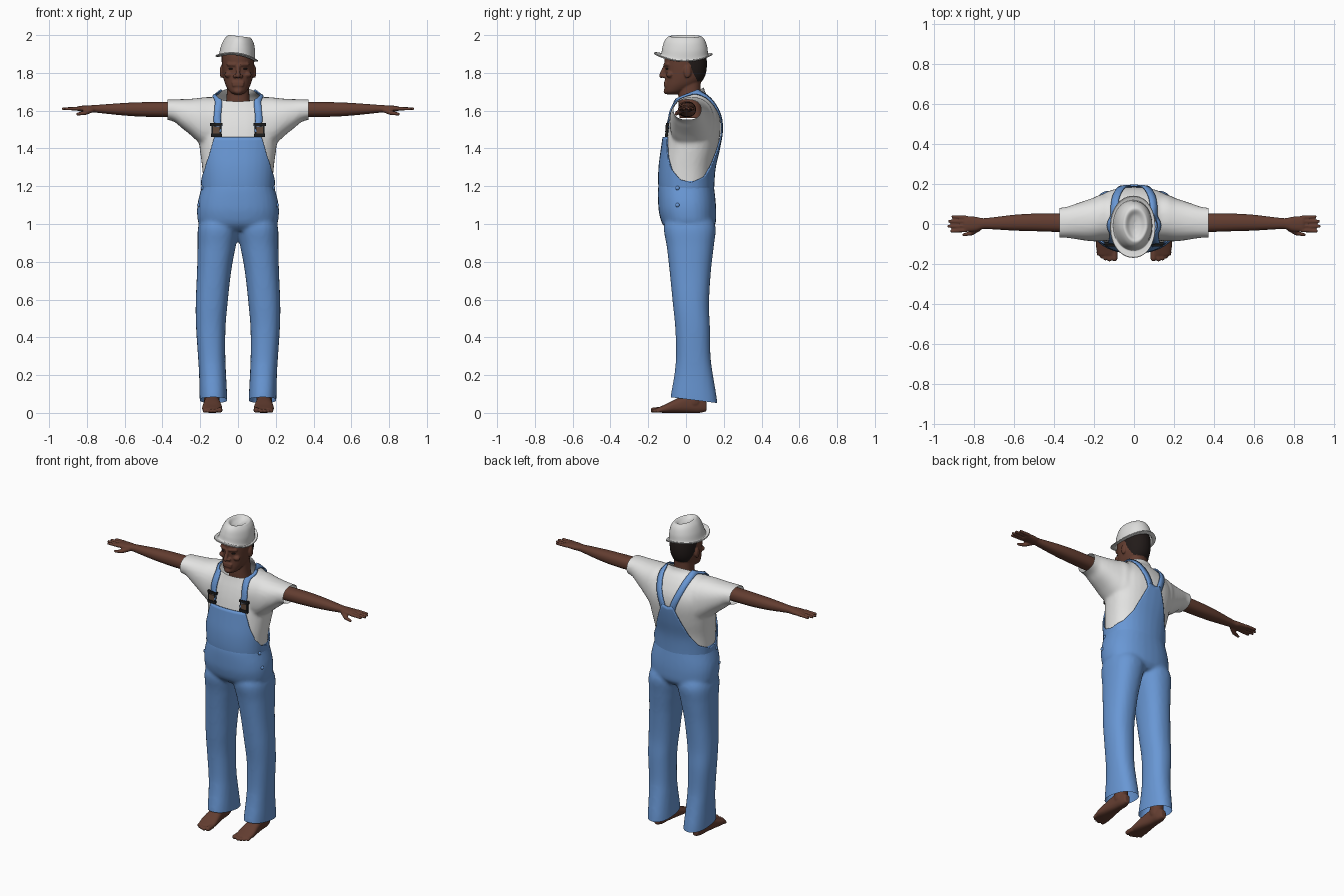
import bpy, bmesh, math
from mathutils import Vector, Matrix
from mathutils.bvhtree import BVHTree

if "Cube" in bpy.data.objects:
    bpy.data.objects.remove(bpy.data.objects["Cube"])


def material(name, r, g, b):
    m = bpy.data.materials.new(name)
    m.diffuse_color = (r, g, b, 1)
    m.use_nodes = True
    m.node_tree.nodes["Principled BSDF"].inputs["Base Color"].default_value = m.diffuse_color
    return m


SKIN = material("brown skin", 0.125, 0.047, 0.03)
HAIR = material("black hair", 0.016, 0.011, 0.01)
DENIM = material("blue denim", 0.14, 0.31, 0.66)
WHITE = material("white cotton", 0.78, 0.78, 0.77)
FELT = material("light grey felt", 0.72, 0.72, 0.71)
METAL = material("dark metal", 0.012, 0.012, 0.012)
BRASS = material("brown leather", 0.12, 0.07, 0.045)


def spline(rows, k):
    """Catmull-Rom interpolation of equal-length tuples."""
    out = []
    for i in range(len(rows) - 1):
        quad = [rows[max(i - 1, 0)], rows[i], rows[i + 1], rows[min(i + 2, len(rows) - 1)]]
        for j in range(k):
            t = j / k
            out.append([0.5 * (2 * b + (c - a) * t + (2 * a - 5 * b + 4 * c - d) * t * t
                               + (3 * b - a - 3 * c + d) * t ** 3) for a, b, c, d in zip(*quad)])
    return out + [list(rows[-1])]


def bridge(bm, rings, closed=True):
    for a, b in zip(rings, rings[1:]):
        n = len(a)
        for i in range(n if closed else n - 1):
            j = (i + 1) % n
            bm.faces.new((a[i], a[j], b[j], b[i]))


def loft(bm, axis, rows, k=5, n=32, p=2.3, caps=True):
    """Rows are (position, a0, a1, b0, b1): extents across the axis."""
    rings = []
    for t, a0, a1, b0, b1 in spline(rows, k):
        ring = []
        for i in range(n):
            c, s = math.cos(math.tau * i / n), math.sin(math.tau * i / n)
            u = (a0 + a1) / 2 + (a1 - a0) / 2 * math.copysign(abs(c) ** (2 / p), c)
            v = (b0 + b1) / 2 + (b1 - b0) / 2 * math.copysign(abs(s) ** (2 / p), s)
            ring.append(bm.verts.new({'x': (t, u, v), 'y': (u, t, v), 'z': (u, v, t)}[axis]))
        rings.append(ring)
    bridge(bm, rings)
    if caps:
        bm.faces.new(rings[0])
        bm.faces.new(rings[-1])


def sym(rows):
    return [(z, -h, h, y0, y1) for z, h, y0, y1 in rows]


def ball(bm, c, s):
    bmesh.ops.create_uvsphere(bm, u_segments=16, v_segments=10, radius=1,
                              matrix=Matrix.Translation(c) @ Matrix.Diagonal((*s, 1)))


def limb(bm, p, q, r0, r1):
    p, q = Vector(p), Vector(q)
    m = Matrix.Translation((p + q) / 2) @ (q - p).to_track_quat('Z', 'Y').to_matrix().to_4x4()
    bmesh.ops.create_cone(bm, cap_ends=True, segments=16, radius1=r0, radius2=r1,
                          depth=(q - p).length, matrix=m)
    ball(bm, p, (r0,) * 3)
    ball(bm, q, (r1,) * 3)


def finish(name, bm, mat, mirror=False, thick=0, smooth=True):
    bmesh.ops.recalc_face_normals(bm, faces=bm.faces)
    me = bpy.data.meshes.new(name)
    for f in bm.faces:
        f.smooth = smooth
    bm.to_mesh(me)
    bm.free()
    me.materials.append(mat)
    ob = bpy.data.objects.new(name, me)
    bpy.context.collection.objects.link(ob)
    if thick:
        mod = ob.modifiers.new("thickness", 'SOLIDIFY')
        mod.thickness, mod.offset = thick, 0
    if mirror:
        ob.modifiers.new("mirror", 'MIRROR')
    return ob


def fuse(name, bm, mat, voxel, rounds, cuts=(), mirror=False):
    """Melt overlapping solids into one skin, then trim open ends."""
    ob = finish(name, bm, mat)
    mod = ob.modifiers.new("melt", 'REMESH')
    mod.mode, mod.voxel_size = 'VOXEL', voxel
    mod = ob.modifiers.new("soften", 'SMOOTH')
    mod.factor, mod.iterations = 0.5, rounds
    me = bpy.data.meshes.new_from_object(ob.evaluated_get(bpy.context.evaluated_depsgraph_get()))
    bpy.data.objects.remove(ob)
    bm = bmesh.new()
    bm.from_mesh(me)
    for co, no in cuts:
        bmesh.ops.bisect_plane(bm, geom=bm.verts[:] + bm.edges[:] + bm.faces[:],
                               plane_co=co, plane_no=no, clear_outer=True)
    return finish(name, bm, mat, mirror)


# Shirt: torso and two flared sleeves, open at neck and cuffs
bm = bmesh.new()
loft(bm, 'z', sym([(1.1, .178, -.12, .135), (1.2, .182, -.134, .137), (1.3, .19, -.133, .145),
                   (1.4, .203, -.12, .168), (1.5, .215, -.105, .184), (1.57, .212, -.088, .178),
                   (1.63, .18, -.068, .152), (1.67, .13, -.058, .125), (1.70, .092, -.055, .1),
                   (1.76, .08, -.055, .092)]))
sleeve = [(0, -.08, .15, 1.40, 1.665), (.15, -.085, .15, 1.395, 1.672), (.2, -.087, .132, 1.425, 1.668),
          (.25, -.082, .115, 1.47, 1.663), (.3, -.074, .098, 1.51, 1.661),
          (.34, -.069, .085, 1.542, 1.66), (.4, -.067, .078, 1.557, 1.658)]
for s in (1, -1):
    loft(bm, 'x', [(s * r[0], *r[1:]) for r in sleeve])
shirt = fuse("shirt", bm, WHITE, 0.01, 5,
             [((.373, 0, 0), (1, 0, 0)), ((-.373, 0, 0), (-1, 0, 0)), ((0, -.05, 1.655), (0, -.42, .91))])
bm = bmesh.new()
bm.from_mesh(shirt.data)
tree = BVHTree.FromBMesh(bm)
bm.free()


def on_torso(deg, z, gap):
    """Point on the shirt at an angle from the front."""
    a = math.radians(deg)
    d = Vector((math.sin(a), -math.cos(a), 0))
    c = Vector((0, .02, z))
    hit = tree.ray_cast(c + d, -d)[0]
    return hit + d * gap


# Trousers: two legs and hips, hems open
bm = bmesh.new()
leg = [(0, .055, .2, -.08, .17), (.08, .057, .203, -.082, .163), (.2, .063, .206, -.062, .143),
       (.3, .067, .212, -.053, .13), (.45, .066, .222, -.057, .127), (.58, .055, .224, -.07, .122),
       (.75, .036, .217, -.087, .132), (.88, .012, .214, -.102, .147), (.98, -.01, .212, -.118, .157),
       (1.05, -.02, .19, -.1, .13)]
loft(bm, 'z', leg)
loft(bm, 'z', [(z, -b, -a, c, d) for z, a, b, c, d in leg])
loft(bm, 'z', sym([(.965, .16, -.09, .13), (1.0, .207, -.125, .156), (1.06, .217, -.143, .16),
                   (1.12, .212, -.148, .157), (1.19, .194, -.148, .149), (1.225, .186, -.14, .143),
                   (1.25, .17, -.12, .13)]))
fuse("trousers", bm, DENIM, 0.011, 4, [((0, -.08, .083), (0, -.125, -1))])

# Bib and back panel: one wrap whose top edge varies round the body
edge = [(0, 1.46), (46, 1.46), (49, 1.42), (53, 1.36), (62, 1.285), (75, 1.235), (92, 1.22), (115, 1.25),
        (135, 1.32), (150, 1.40), (160, 1.46), (168, 1.51), (180, 1.50)]


def top(deg):
    d = min(deg, 360 - deg)
    for (a, za), (b, zb) in zip(edge, edge[1:]):
        if d <= b:
            return za + (zb - za) * (d - a) / (b - a)


bm = bmesh.new()
bridge(bm, [[bm.verts.new(on_torso(d, 1.15 + (top(d) - 1.15) * k / 16, .009)) for d in range(0, 360, 2)]
            for k in range(17)])
finish("bib", bm, DENIM, thick=.008)

# Shoulder straps laid over the shirt
path = [(.115, -.13, 1.49), (.11, -.11, 1.56), (.104, -.07, 1.63), (.102, 0, 1.69), (.102, .06, 1.70),
        (.095, .12, 1.67), (.07, .18, 1.59), (.04, .2, 1.51), (.026, .2, 1.45)]
pts = [Vector(p) for p in spline(path, 5)]
bm = bmesh.new()
rows = []
for i, p in enumerate(pts):
    along = pts[min(i + 1, len(pts) - 1)] - pts[max(i - 1, 0)]
    q, nrm = tree.find_nearest(p)[:2]
    side = along.cross(nrm).normalized()
    row = []
    for w in (-.019, 0, .019):
        hit = tree.find_nearest(q + side * w)[0]
        row.append(bm.verts.new(hit + nrm * .009))
    rows.append(row)
bridge(bm, rows, closed=False)
finish("straps", bm, DENIM, mirror=True, thick=.007)


# Buckles: dark bars with a leather tab
def boxes(name, mat, items):
    bm = bmesh.new()
    for x, z, w, h, d in items:
        y = on_torso(45, z, .016).y
        bmesh.ops.create_cube(bm, size=1, matrix=Matrix.Translation((x, y, z)) @ Matrix.Diagonal((w, d, h, 1)))
    finish(name, bm, mat, mirror=True, smooth=False)


boxes("buckles", METAL, [(.115, 1.527, .066, .015, .014), (.115, 1.47, .058, .018, .014),
                         (.094, 1.498, .01, .05, .012), (.136, 1.498, .01, .05, .012),
                         (.115, 1.505, .05, .014, .014)])
boxes("buckle_tabs", BRASS, [(.115, 1.49, .034, .05, .012)])

# Side buttons
bm = bmesh.new()
for z, x in ((1.19, .188), (1.10, .208)):
    ball(bm, (x, -.045, z), (.008, .011, .011))
finish("side_buttons", bm, DENIM, mirror=True)

# Arm with palm, fingers and thumb
bm = bmesh.new()
loft(bm, 'x', [(.28, -.042, .05, 1.565, 1.65), (.38, -.04, .053, 1.566, 1.647), (.5, -.036, .052, 1.568, 1.645),
               (.6, -.033, .046, 1.574, 1.641), (.7, -.027, .034, 1.584, 1.634), (.755, -.025, .029, 1.59, 1.63),
               (.79, -.036, .036, 1.592, 1.628), (.84, -.038, .04, 1.597, 1.625), (.852, -.034, .036, 1.6, 1.62)])
for y, tip in ((.032, .905), (.012, .922), (-.01, .926), (-.031, .912)):
    limb(bm, (.84, y, 1.611), (tip, y * 1.15, 1.61), .0105, .008)
limb(bm, (.775, -.022, 1.603), (.81, -.045, 1.588), .014, .012)
limb(bm, (.81, -.045, 1.588), (.85, -.054, 1.582), .012, .008)
fuse("arms", bm, SKIN, 0.005, 2, mirror=True)

# Bare foot with ankle and toes
bm = bmesh.new()
loft(bm, 'y', [(-.155, .088, .178, .002, .026), (-.11, .083, .19, 0, .045), (-.05, .09, .184, 0, .075),
               (.02, .102, .175, 0, .1), (.07, .107, .17, 0, .095), (.108, .122, .158, .008, .06)], p=2.6)
limb(bm, (.138, .045, .06), (.138, .045, .2), .042, .042)
for x, tip, r in ((.097, -.172, .015), (.122, -.177, .011), (.142, -.172, .011), (.16, -.163, .01), (.177, -.15, .01)):
    limb(bm, (x, -.13, .016), (x, tip, r), r, r)
fuse("feet", bm, SKIN, 0.005, 2, mirror=True)

# Head and neck
bm = bmesh.new()
loft(bm, 'z', sym([(1.56, .08, -.035, .1), (1.65, .063, -.04, .082), (1.72, .059, -.04, .078), (1.8, .06, -.04, .08)]))
loft(bm, 'z', sym([(1.686, .022, -.1, -.05), (1.70, .044, -.112, -.01), (1.73, .063, -.114, .05),
                   (1.76, .074, -.112, .088), (1.8, .082, -.11, .106), (1.85, .086, -.114, .111),
                   (1.9, .085, -.112, .105), (1.94, .07, -.09, .09)]), p=2.15)
limb(bm, (0, -.11, 1.84), (0, -.13, 1.785), .009, .013)
limb(bm, (-.026, -.109, 1.748), (.026, -.109, 1.748), .008, .008)
limb(bm, (-.022, -.109, 1.735), (.022, -.109, 1.735), .009, .009)
ball(bm, (0, -.104, 1.703), (.024, .015, .016))
for s in (1, -1):
    ball(bm, (s * .016, -.117, 1.782), (.011, .013, .009))
    limb(bm, (s * .016, -.112, 1.843), (s * .052, -.096, 1.845), .009, .009)
    ball(bm, (s * .05, -.085, 1.79), (.022, .02, .016))
    ball(bm, (s * .088, .008, 1.805), (.009, .02, .033))
head = fuse("head", bm, SKIN, 0.005, 2)
head.data.materials.append(HAIR)
for f in head.data.polygons:  # hair covers the back of the skull
    x, y, z = f.center
    if z > 1.755 and y > .028 + max(0, 1.82 - z) * .5 - max(0, z - 1.84) * .9:
        f.material_index = 1

# Eyes
bm = bmesh.new()
ball(bm, (.036, -.1, 1.822), (.014, .008, .005))
finish("eyes", bm, HAIR, mirror=True)

# Hat: brim, crown and dented top, worn at a slight tilt
bm = bmesh.new()
loft(bm, 'z', [(z, -h, h, a, b) for z, h, a, b in
               [(1.891, .113, -.168, .14), (1.887, .104, -.15, .127), (1.89, .094, -.13, .115),
                (1.93, .089, -.122, .11), (1.965, .078, -.112, .1), (1.985, .064, -.098, .087),
                (1.991, .052, -.083, .072), (1.975, .03, -.06, .045), (1.966, .006, -.025, .01)]], n=48, p=2.1)
bm.faces.ensure_lookup_table()
bmesh.ops.delete(bm, geom=[f for f in bm.faces if len(f.verts) > 4 and f.calc_center_median().z < 1.93],
                 context='FACES_ONLY')
for v in bm.verts:
    low = max(0, (1.99 - v.co.z) / .1)
    v.co.z += low * (.5 * v.co.y ** 2 - 1.1 * v.co.x ** 2)
    if v.co.y < -.02:  # pinched front
        v.co.x *= 1 - 2.2 * (1 - min(low, 1)) * (-.02 - v.co.y)
bmesh.ops.rotate(bm, verts=bm.verts, cent=(0, 0, 1.93), matrix=Matrix.Rotation(math.radians(7), 3, 'Y'))
finish("hat", bm, FELT, thick=.006)
